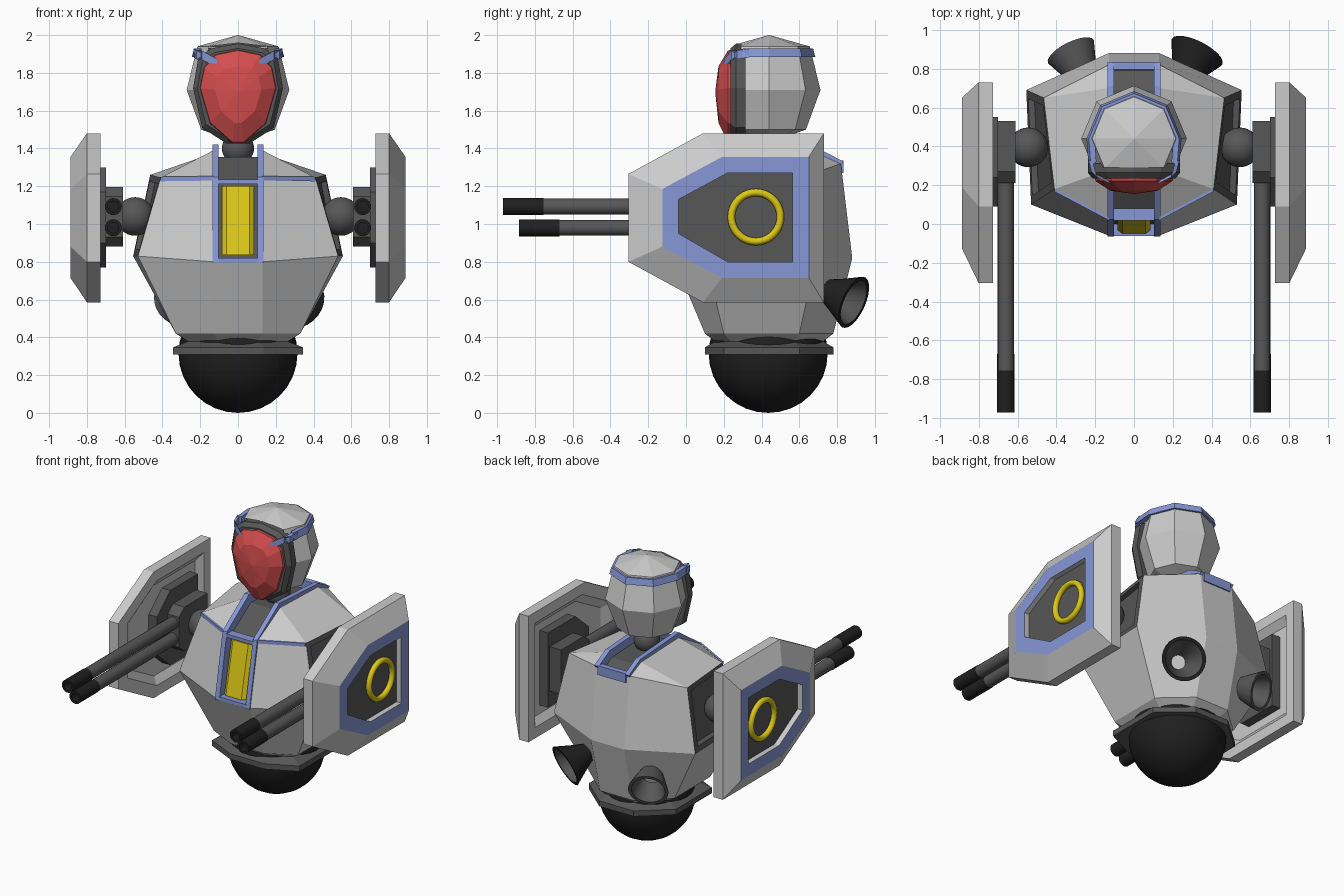
import bpy, bmesh, math
from mathutils import Vector

cube = bpy.data.objects.get("Cube")
if cube:
    bpy.data.objects.remove(cube, do_unlink=True)


def material(name, r, g, b):
    m = bpy.data.materials.new(name)
    m.use_nodes = True
    m.diffuse_color = (r, g, b, 1)
    m.node_tree.nodes["Principled BSDF"].inputs["Base Color"].default_value = (r, g, b, 1)
    return m


LIGHT = material("light_grey", .6, .6, .6)
DARK = material("dark_grey", .095, .095, .095)
BLACK = material("black", .014, .014, .014)
BLUE = material("soft_blue", .24, .31, .68)
RED = material("red", .66, .075, .075)
YELLOW = material("yellow", .72, .58, .008)


def smooth(ob, angle=35):
    bpy.ops.object.select_all(action='DESELECT')
    ob.select_set(True)
    bpy.context.view_layer.objects.active = ob
    bpy.ops.object.shade_smooth_by_angle(angle=math.radians(angle))


def mesh(name, verts, faces, mats):
    """Object from points and faces, with one material per face."""
    me = bpy.data.meshes.new(name)
    me.from_pydata([tuple(v) for v in verts], [], faces)
    used = list(dict.fromkeys(mats))
    for m in used:
        me.materials.append(m)
    for p, m in zip(me.polygons, mats):
        p.material_index = used.index(m)
    bm = bmesh.new()
    bm.from_mesh(me)
    bmesh.ops.recalc_face_normals(bm, faces=bm.faces)
    bm.to_mesh(me)
    bm.free()
    ob = bpy.data.objects.new(name, me)
    bpy.context.collection.objects.link(ob)
    return ob


def loft(name, rings, mats, start=None, end=None):
    """Skin closed rings; start and end are the cap materials."""
    n, faces, fm = len(rings[0]), [], []
    for i in range(len(rings) - 1):
        m = mats[i] if isinstance(mats, list) else mats
        for k in range(n):
            j = (k + 1) % n
            faces.append((i * n + k, i * n + j, (i + 1) * n + j, (i + 1) * n + k))
            fm.append(m)
    if start:
        faces.append(tuple(reversed(range(n))))
        fm.append(start)
    if end:
        faces.append(tuple(range(len(rings) * n - n, len(rings) * n)))
        fm.append(end)
    return mesh(name, [v for r in rings for v in r], faces, fm)


def box(name, x0, x1, y0, y1, z0, z1, mat):
    return loft(name, [[(x0, y0, z), (x1, y0, z), (x1, y1, z), (x0, y1, z)] for z in (z0, z1)],
                mat, mat, mat)


def beam(name, path, du, dv, mat):
    du, dv = Vector(du), Vector(dv)
    rings = [[p - du - dv, p + du - dv, p + du + dv, p - du + dv] for p in map(Vector, path)]
    return loft(name, rings, mat, mat, mat)


def circle(center, axis, r, n=24):
    q = Vector(axis).to_track_quat('Z', 'Y')
    return [Vector(center) + q @ Vector((r * math.cos(a), r * math.sin(a), 0))
            for a in (2 * math.pi * k / n for k in range(n))]


def ball(name, center, r, mat):
    bpy.ops.mesh.primitive_uv_sphere_add(segments=32, ring_count=16, radius=r, location=center)
    ob = bpy.context.object
    ob.name = name
    ob.data.materials.append(mat)
    smooth(ob, 60)
    return ob


def both(half):
    """Closed ring from its +x half."""
    return half + [(-p[0], *p[1:]) for p in reversed(half)]


# Torso: faceted shell, open along the centre channel and at the side panels
low = both([(.13, .10, .42), (.33, .20, .42), (.33, .60, .42), (.13, .78, .42)])
mid = both([(.13, -.06, .80), (.53, .10, .83), (.555, .69, .83), (.13, .88, .82)])
top = both([(.13, .03, 1.25), (.41, .18, 1.245), (.465, .65, 1.26), (.13, .82, 1.32)])
ridge = both([(.13, .28, 1.39), (.13, .70, 1.375)])
faces = [(k, (k + 1) % 8, 8 + (k + 1) % 8, 8 + k) for k in range(8)]
faces += [(8 + k, 9 + k, 17 + k, 16 + k) for k in (0, 2, 3, 4, 6)]
faces += [(16, 17, 24), (17, 18, 25, 24), (18, 19, 25),
          (23, 22, 27), (22, 21, 26, 27), (21, 20, 26)]
mesh("torso", low + mid + top + ridge, faces, [LIGHT] * len(faces))

# Dark sunken side panels
for side, k in (("left", 1), ("right", 5)):
    quad = [Vector(p) for p in (mid[k], mid[k + 1], top[k + 1], top[k])]
    c = sum(quad, Vector()) / 4
    inward = Vector((-.03 if k == 1 else .03, 0, 0))
    inner = [p.lerp(c, .16) for p in quad]
    loft(side + "_side_panel", [quad, inner, [p.lerp(c, .04) + inward for p in inner]],
         DARK, None, DARK)


# Waist, base ring and rolling ball
def waist(sx, sy, z):
    return [(x * sx, .44 + (y - .44) * sy, z) for x, y, _ in low]


loft("waist", [low, waist(.8, .84, .378)], LIGHT)
loft("base_ring", [waist(.8, .84, .378), waist(1.04, 1, .347), waist(1.04, 1, .308)],
     DARK, None, DARK)
ball("base_ball", (0, .435, .315), .315, BLACK)

# Centre channel: floor, blue rails, cross bars and the yellow light
outer = [(-.065, .795), (.022, 1.25), (.27, 1.42), (.71, 1.395), (.835, 1.33)]
deep = [(-.005, .795), (.08, 1.22), (.29, 1.355), (.69, 1.34), (.79, 1.28)]
floor = [(x, y, z) for y, z in deep for x in (-.13, .13)]
mesh("channel_floor", floor, [(i, i + 1, i + 3, i + 2) for i in range(0, 8, 2)], [DARK] * 4)
for side, s in (("left", 1), ("right", -1)):
    loft(side + "_channel_rail",
         [[(s * .102, *o), (s * .136, *o), (s * .136, *d), (s * .102, *d)]
          for o, d in zip(outer, deep)], BLUE, BLUE, BLUE)
    beam(side + "_chest_trim", [(s * .13, .027, 1.242), (s * .41, .175, 1.238)],
         (0, .008, 0), (0, 0, .012), BLUE)
box("lower_cross_bar", -.11, .11, -.062, .01, .795, .82, BLUE)
box("upper_cross_bar", -.11, .11, .018, .08, 1.212, 1.236, BLUE)
box("rear_cross_bar", -.11, .11, .795, .835, 1.27, 1.335, BLUE)
loft("chest_light", [[(s * w, y + d, z) for s, y, z in
                      ((-1, -.005, .835), (1, -.005, .835), (1, .075, 1.2), (-1, .075, 1.2))]
                     for w, d in ((.085, .02), (.085, -.025), (.06, -.045))], YELLOW, None, YELLOW)

# Helmet: eight-sided shell, cut flat where the face frame sits
profile = [(.07, 1.455), (.195, 1.5), (.272, 1.71), (.215, 1.94), (.002, 2.0)]
helmet = loft("helmet", [circle((0, .44, z), (0, 0, 1), r, 8) for r, z in profile],
              LIGHT, LIGHT, LIGHT)
bm = bmesh.new()
bm.from_mesh(helmet.data)
bmesh.ops.bisect_plane(bm, geom=bm.verts[:] + bm.edges[:] + bm.faces[:],
                       plane_co=(0, .29, 0), plane_no=(0, -1, 0), clear_outer=True)
bm.to_mesh(helmet.data)
bm.free()
ball("neck", (0, .44, 1.4), .085, DARK)

# Face frame and faceted visor
frame = [(.001, 1.955), (.14, 1.93), (.21, 1.88), (.238, 1.72), (.19, 1.51), (.06, 1.425)]


def outline(pts, scale, y, tilt=0.0):
    return both([(x * scale, y + tilt * (z - 1.7), 1.7 + (z - 1.7) * scale) for x, z in pts])


loft("face_frame", [outline(frame, 1, .315), outline(frame, 1, .265), outline(frame, .9, .235)],
     DARK, DARK, DARK)
visor = [(.001, 1.925), (.12, 1.90), (.183, 1.83), (.205, 1.72), (.15, 1.53), (.03, 1.425)]
loft("visor", [outline(visor, 1, .25), outline(visor, .97, .222),
               outline(visor, .6, .172), outline(visor, .02, .155)], RED, None, RED)

# Blue head band with clips over the visor
arc = [(.235 * math.cos(a), .44 + .235 * math.sin(a)) for a in (math.pi * k / 4 for k in range(5))]
path = [(.225, .30)] + arc + [(-.225, .30)]
loft("head_band", [[(x * f, .44 + (y - .44) * f, z) for f, z in
                    ((.88, 1.885), (1.04, 1.885), (.99, 1.93), (.86, 1.93))] for x, y in path],
     BLUE, BLUE, BLUE)
for side, s in (("left", 1), ("right", -1)):
    beam(side + "_visor_clip", [(s * .222, .32, 1.905), (s * .205, .255, 1.895),
                                (s * .125, .215, 1.85)], (s * .014, .014, 0), (0, 0, .023), BLUE)


# Arms: shoulder ball, mount, twin guns and shield
def hexagon(y0, y1, y2, z0, z1, za, zb):
    return [(y0, za), (y1, z0), (y2, z0), (y2, z1), (y1, z1), (y0, zb)]


def shrink(pts, f):
    return [(.3 + (y - .3) * f, 1.033 + (z - 1.033) * f) for y, z in pts]


rim = hexagon(-.305, .09, .73, .585, 1.48, .80, 1.265)
trim = hexagon(-.125, .19, .65, .715, 1.355, .88, 1.185)
well = hexagon(-.04, .22, .565, .80, 1.27, .95, 1.13)
plate = hexagon(.09, .24, .55, .77, 1.30, .90, 1.17)
mount = hexagon(.21, .27, .53, .88, 1.195, .93, 1.145)

for side, s in (("left", 1), ("right", -1)):
    def slab(pts, x):
        return [(s * x, y, z) for y, z in pts]

    ball(side + "_shoulder", (s * .545, .395, 1.04), .102, DARK)
    loft(side + "_gun_mount", [slab(mount, .61), slab(mount, .71)], DARK, DARK, DARK)
    loft(side + "_back_plate", [slab(plate, .70), slab(plate, .78)], DARK, DARK, DARK)
    loft(side + "_shield",
         [slab(shrink(rim, .72), .765), slab(shrink(rim, .83), .727), slab(rim, .727),
          slab(rim, .80), slab(trim, .887), slab(well, .887), slab(well, .85)],
         [LIGHT, LIGHT, LIGHT, LIGHT, BLUE, LIGHT], LIGHT, DARK)
    bpy.ops.mesh.primitive_torus_add(major_segments=40, minor_segments=10, major_radius=.13,
                                     minor_radius=.02, location=(s * .862, .37, 1.037),
                                     rotation=(0, math.pi / 2, 0))
    ring = bpy.context.object
    ring.name = side + "_shield_ring"
    ring.data.materials.append(YELLOW)
    smooth(ring, 60)
    for level, z, tip in (("upper", 1.092, -.97), ("lower", .98, -.885)):
        steps = [(.3, .042), (tip + .215, .042), (tip + .215, .045),
                 (tip, .045), (tip, .029), (tip + .08, .029)]
        gun = loft(f"{side}_{level}_gun",
                   [circle((s * .66, y, z), (0, 1, 0), r, 20) for y, r in steps],
                   [DARK] + [BLACK] * 4, DARK, BLACK)
        smooth(gun)

    # Rear thruster bell
    axis = Vector((s * .42, .83, -.37)).normalized()
    mouth = Vector((s * .325, .888, .585))
    wide, skin = (.146, BLACK) if s > 0 else (.132, DARK)
    bell = loft(side + "_thruster",
                [circle(mouth + axis * d, axis, r) for d, r in
                 ((-.2, .05), (-.1, .095), (0, wide), (0, wide - .022), (-.1, .075), (-.19, .04))],
                [skin, skin, skin, DARK, DARK])
    smooth(bell)
